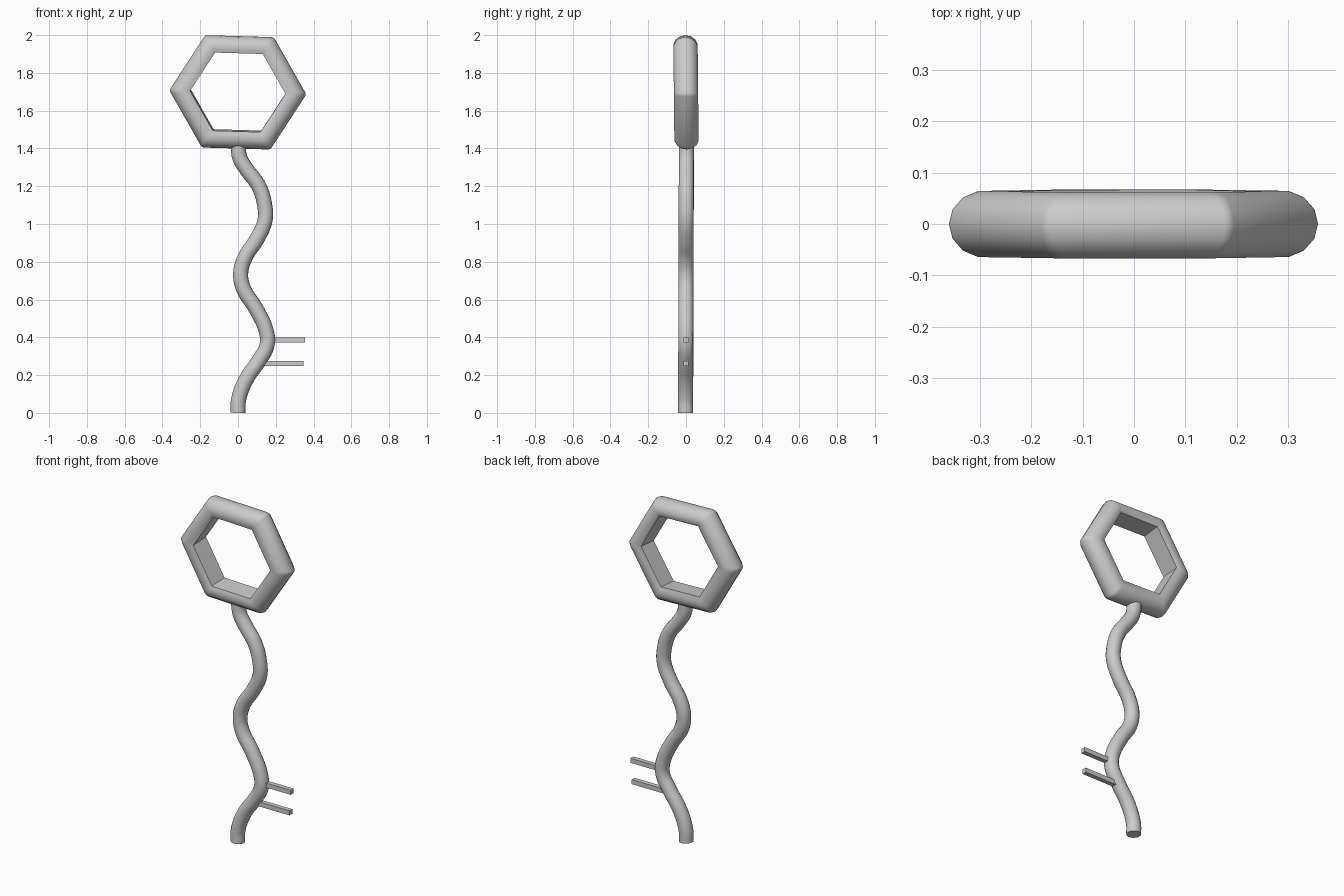
import bpy, bmesh, math
from mathutils import Vector

if "Cube" in bpy.data.objects:
    bpy.data.objects.remove(bpy.data.objects["Cube"])


def finish(name, bm, smooth=True):
    bmesh.ops.recalc_face_normals(bm, faces=bm.faces)
    mesh = bpy.data.meshes.new(name)
    bm.to_mesh(mesh)
    bm.free()
    ob = bpy.data.objects.new(name, mesh)
    bpy.context.collection.objects.link(ob)
    if smooth:
        bpy.ops.object.select_all(action='DESELECT')
        ob.select_set(True)
        bpy.context.view_layer.objects.active = ob
        bpy.ops.object.shade_smooth_by_angle(angle=math.radians(40))
    return ob


# Hexagonal head: rounded outer profile, flat inner wall
def hex_ring():
    bm = bmesh.new()
    profile = [(0.239, -0.057)]
    for i in range(9):
        a = math.radians(-105 + 210 * i / 8)
        profile.append((0.277 + 0.0665 * math.cos(a), 0.0655 * math.sin(a)))
    profile.append((0.239, 0.057))
    n = len(profile)
    tilt = math.radians(-1.7)
    rings = []
    for k in range(6):
        a = math.radians(60 * k)
        ring = []
        for j, (r, y) in enumerate(profile):
            x, z = 1.057 * r * math.cos(a), r * math.sin(a)
            px = x * math.cos(tilt) - z * math.sin(tilt)
            pz = x * math.sin(tilt) + z * math.cos(tilt)
            if j == n - 1:      # back of the hole sits slightly up and right
                px, pz = px + 0.004, pz + 0.008
            ring.append(bm.verts.new((px - 0.001, y - 0.01 * pz, pz + 1.697)))
        rings.append(ring)
    for k in range(6):
        p, q = rings[k], rings[(k + 1) % 6]
        for j in range(n):
            bm.faces.new((p[j], q[j], q[(j + 1) % n], p[(j + 1) % n]))
    # soften the outer corners
    corners = [bm.edges.get((r[j], r[j + 1])) for r in rings for j in range(1, n - 2)]
    bmesh.ops.bevel(bm, geom=corners, offset=0.012, segments=2, profile=0.5,
                    affect='EDGES', clamp_overlap=True)
    return finish("hexagon_head", bm)


hex_ring()

# Wavy stem swept along a smooth path
path = [(0, 0), (0.003, 0.07), (0.045, 0.18), (0.11, 0.275), (0.154, 0.36),
        (0.15, 0.43), (0.09, 0.56), (0.03, 0.655), (0.014, 0.735), (0.036, 0.82),
        (0.1, 0.92), (0.143, 1.02), (0.141, 1.1), (0.11, 1.2), (0.045, 1.29),
        (0.01, 1.35), (0, 1.42)]
curve = bpy.data.curves.new("wavy_stem", 'CURVE')
curve.dimensions = '3D'
curve.bevel_depth = 0.04
curve.bevel_resolution = 6
curve.use_fill_caps = True
curve.resolution_u = 5
spline = curve.splines.new('BEZIER')
spline.bezier_points.add(len(path) - 1)
for bp, (x, z) in zip(spline.bezier_points, path):
    bp.co = (x, 0.003 * (z - 0.7), z)
    bp.handle_left_type = bp.handle_right_type = 'AUTO'
stem = bpy.data.objects.new("wavy_stem", curve)
bpy.context.collection.objects.link(stem)
bpy.ops.object.select_all(action='DESELECT')
stem.select_set(True)
bpy.context.view_layer.objects.active = stem
bpy.ops.object.convert(target='MESH')
bpy.ops.object.shade_smooth_by_angle(angle=math.radians(40))


# Two square pegs near the foot
def peg(name, x0, x1, z):
    bm = bmesh.new()
    bmesh.ops.create_cube(bm, size=1)
    bmesh.ops.scale(bm, vec=(x1 - x0, 0.027, 0.027), verts=bm.verts)
    bmesh.ops.translate(bm, vec=Vector(((x0 + x1) / 2, 0, z)), verts=bm.verts)
    finish(name, bm, smooth=False)


peg("upper_peg", 0.15, 0.355, 0.386)
peg("lower_peg", 0.11, 0.347, 0.262)
